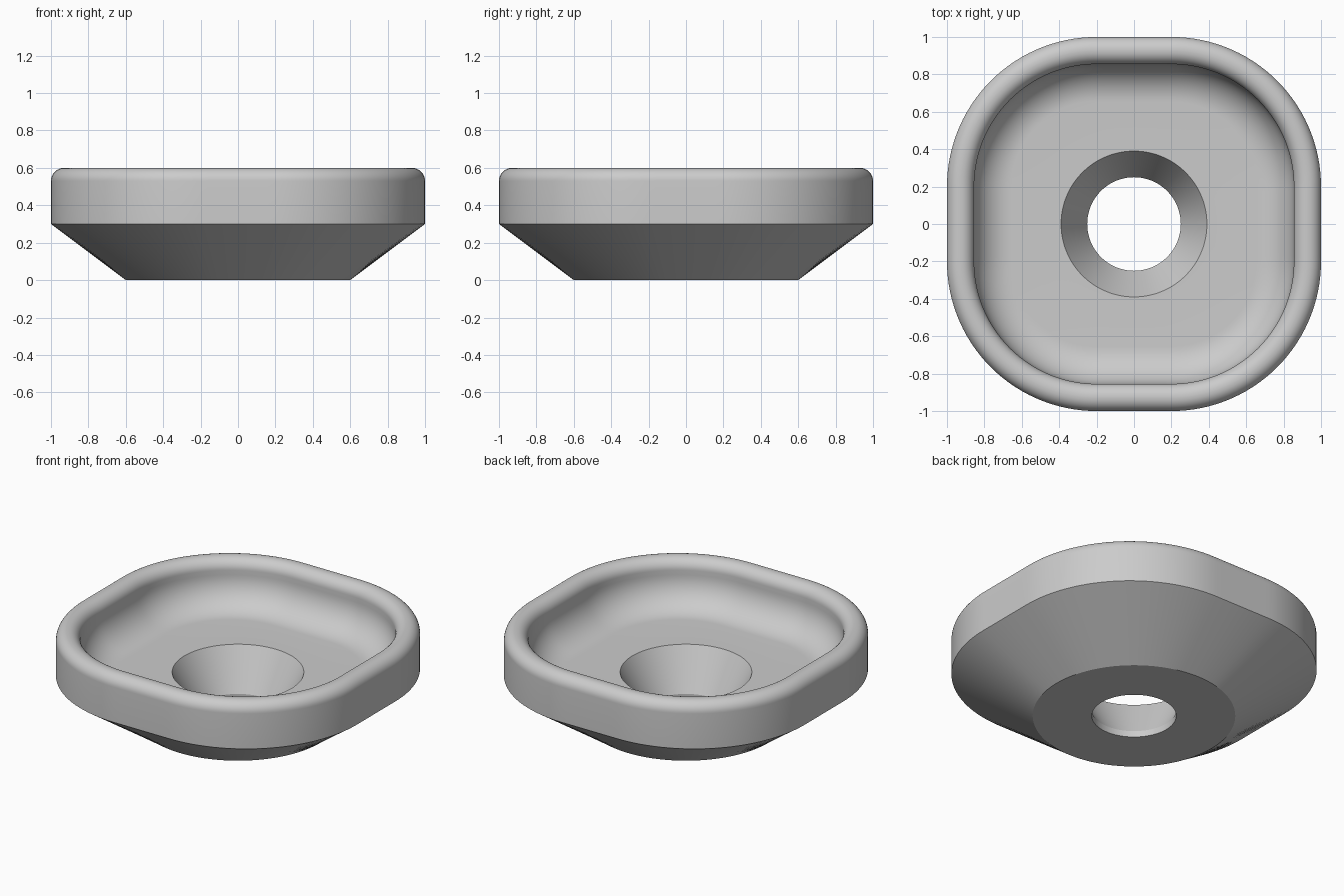
import bpy, bmesh, math

cube = bpy.data.objects.get("Cube")
if cube:
    bpy.data.objects.remove(cube, do_unlink=True)

SEGMENTS = 160
FLAT = 0.2  # half length of the straight run on each side


def outline_radius(angle, flat, corner):
    """Polar radius of a rounded square; flat = 0 gives a circle."""
    c, s = abs(math.cos(angle)), abs(math.sin(angle))
    half = flat + corner
    if min(c, s) * half <= flat * max(c, s):
        return half / max(c, s)
    b = flat * (c + s)
    return b + math.sqrt(b * b - 2 * flat * flat + corner * corner)


def arc(cx, cz, radius, start, end, steps):
    """Profile points as (half width, height, flat) along a fillet."""
    points = []
    for i in range(steps + 1):
        a = math.radians(start + (end - start) * i / steps)
        points.append((cx + radius * math.cos(a), cz + radius * math.sin(a), FLAT))
    return points


# Closed cross-section, from the base up the outside and down into the bore
profile = [(0.25, 0, 0), (0.6, 0, 0), (1, 0.3, FLAT)]
profile += arc(0.93, 0.53, 0.07, 0, 90, 10)       # outer rim fillet
profile += arc(0.925, 0.53, 0.07, 90, 180, 10)    # inner rim fillet
profile += arc(0.655, 0.5, 0.2, 0, -90, 14)       # basin fillet
profile += [(0.39, 0.3, 0), (0.25, 0.04, 0)]      # countersink and bore

bm = bmesh.new()
rings = []
for half, z, flat in profile:
    ring = []
    for i in range(SEGMENTS):
        a = math.tau * i / SEGMENTS
        r = outline_radius(a, flat, half - flat)
        ring.append(bm.verts.new((r * math.cos(a), r * math.sin(a), z)))
    rings.append(ring)
for k, lower in enumerate(rings):
    upper = rings[(k + 1) % len(rings)]
    for i in range(SEGMENTS):
        j = (i + 1) % SEGMENTS
        bm.faces.new((lower[i], lower[j], upper[j], upper[i]))
bmesh.ops.recalc_face_normals(bm, faces=bm.faces)

mesh = bpy.data.meshes.new("dished_washer")
bm.to_mesh(mesh)
bm.free()
washer = bpy.data.objects.new("dished_washer", mesh)
bpy.context.collection.objects.link(washer)

# Plain grey finish
grey = bpy.data.materials.new("plain_grey")
grey.use_nodes = True
colour = (0.6, 0.6, 0.6, 1)
grey.diffuse_color = colour
grey.node_tree.nodes["Principled BSDF"].inputs["Base Color"].default_value = colour
mesh.materials.append(grey)

bpy.ops.object.select_all(action="DESELECT")
washer.select_set(True)
bpy.context.view_layer.objects.active = washer
bpy.ops.object.shade_smooth_by_angle(angle=math.radians(22))
